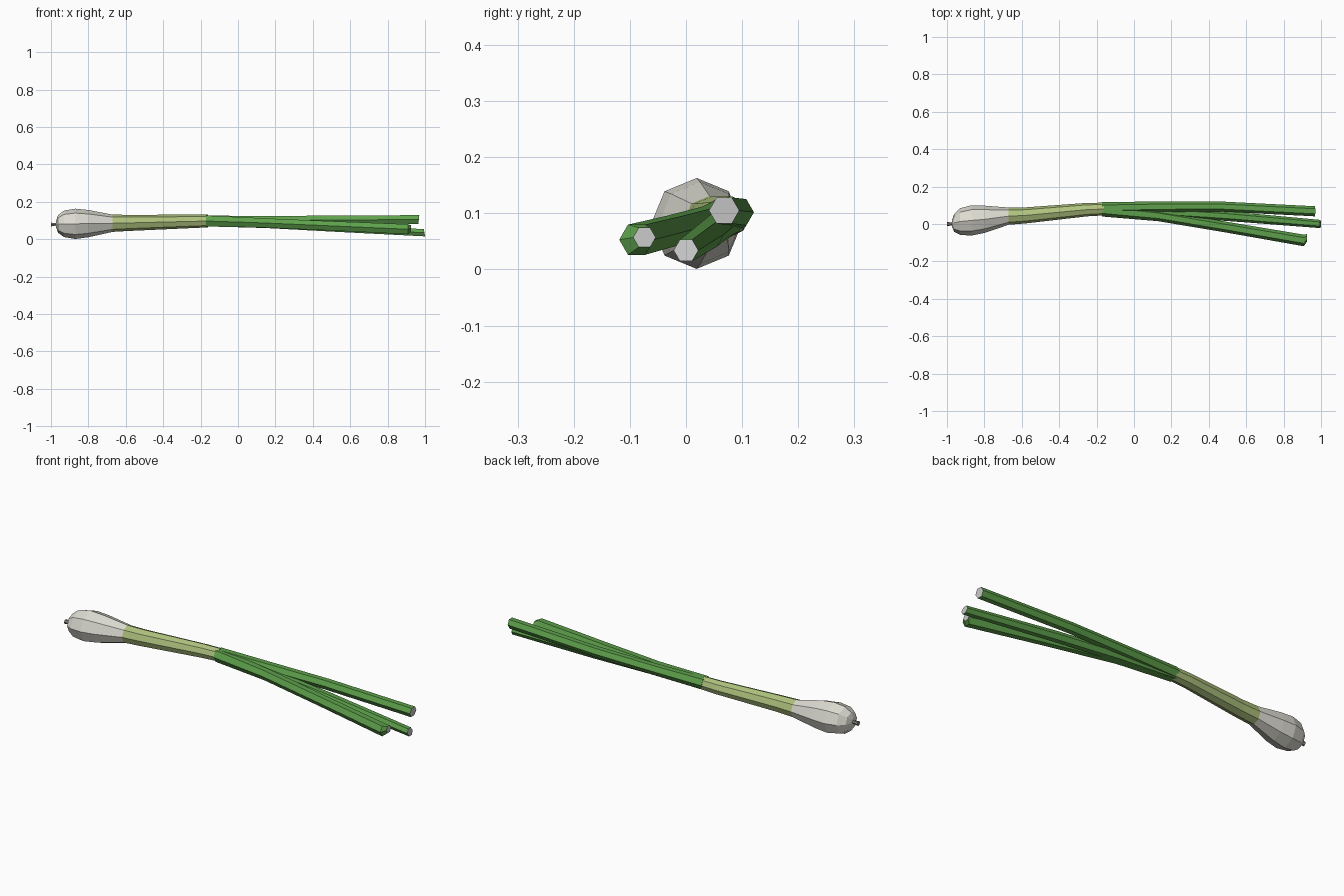
import bpy, bmesh, math

if "Cube" in bpy.data.objects:
    bpy.data.objects.remove(bpy.data.objects["Cube"])


def material(name, rgb):
    m = bpy.data.materials.new(name)
    m.diffuse_color = (*rgb, 1)
    m.use_nodes = True
    m.node_tree.nodes["Principled BSDF"].inputs["Base Color"].default_value = m.diffuse_color
    return m


WHITE = material("bulb_white", (0.72, 0.71, 0.64))
PALE = material("stem_pale_green", (0.43, 0.54, 0.21))
GREEN = material("leaf_green", (0.11, 0.35, 0.07))
CUT = material("cut_end", (0.62, 0.62, 0.60))
ROOT = material("root_grey", (0.25, 0.24, 0.21))


def tube(name, path, sides, mat, turn=0.0, end_mat=None, slant=0.0):
    """Faceted tube along x; path entries are (x, y, z, radius)."""
    bm = bmesh.new()
    rings = []
    for i, (x, y, z, r) in enumerate(path):
        ring = []
        for k in range(sides):
            a = turn + 2 * math.pi * k / sides
            dy, dz = r * math.cos(a), r * math.sin(a)
            dx = slant * dz if i == len(path) - 1 else 0
            ring.append(bm.verts.new((x + dx, y + dy, z + dz)))
        rings.append(ring)
    for a, b in zip(rings, rings[1:]):
        for k in range(sides):
            n = (k + 1) % sides
            bm.faces.new((a[k], a[n], b[n], b[k]))
    bm.faces.new(rings[0])
    end = bm.faces.new(rings[-1])
    if end_mat:
        end.material_index = 1
    bmesh.ops.recalc_face_normals(bm, faces=bm.faces)
    me = bpy.data.meshes.new(name)
    bm.to_mesh(me)
    bm.free()
    me.materials.append(mat)
    if end_mat:
        me.materials.append(end_mat)
    ob = bpy.data.objects.new(name, me)
    bpy.context.collection.objects.link(ob)
    return ob


# Root nub and bulb
tube("root", [(-1.0, 0.0, 0.078, 0.012), (-0.98, 0.0, 0.079, 0.008),
              (-0.95, 0.004, 0.08, 0.014)], 6, ROOT)
tube("bulb", [(-0.972, 0.003, 0.081, 0.02), (-0.962, 0.006, 0.081, 0.047),
              (-0.93, 0.013, 0.082, 0.071), (-0.87, 0.019, 0.082, 0.081),
              (-0.80, 0.025, 0.083, 0.073), (-0.67, 0.042, 0.085, 0.046)], 8, WHITE)

# Pale stem
tube("stem", [(-0.67, 0.042, 0.085, 0.046), (-0.58, 0.046, 0.087, 0.043),
              (-0.25, 0.077, 0.095, 0.036), (-0.16, 0.08, 0.097, 0.034)], 8, PALE)

# Three hollow-looking leaves fanning out from the stem
leaves = {
    "leaf_back": ([(-0.17, 0.086, 0.099, 0.031), (0.1, 0.092, 0.1, 0.028),
                   (0.45, 0.094, 0.102, 0.027), (0.967, 0.068, 0.105, 0.027)], 0.1),
    "leaf_middle": ([(-0.17, 0.08, 0.096, 0.032), (0.15, 0.065, 0.082, 0.026),
                     (0.5, 0.042, 0.063, 0.026), (0.997, 0.0, 0.034, 0.022)], -0.15),
    "leaf_front": ([(-0.17, 0.074, 0.097, 0.034), (0.13, 0.044, 0.087, 0.029),
                    (0.5, -0.018, 0.071, 0.029), (0.908, -0.088, 0.053, 0.031),
                    (0.925, -0.074, 0.057, 0.02)], 0.0),
}
for name, (path, slant) in leaves.items():
    tube(name, path, 6, GREEN, end_mat=CUT, slant=slant)
